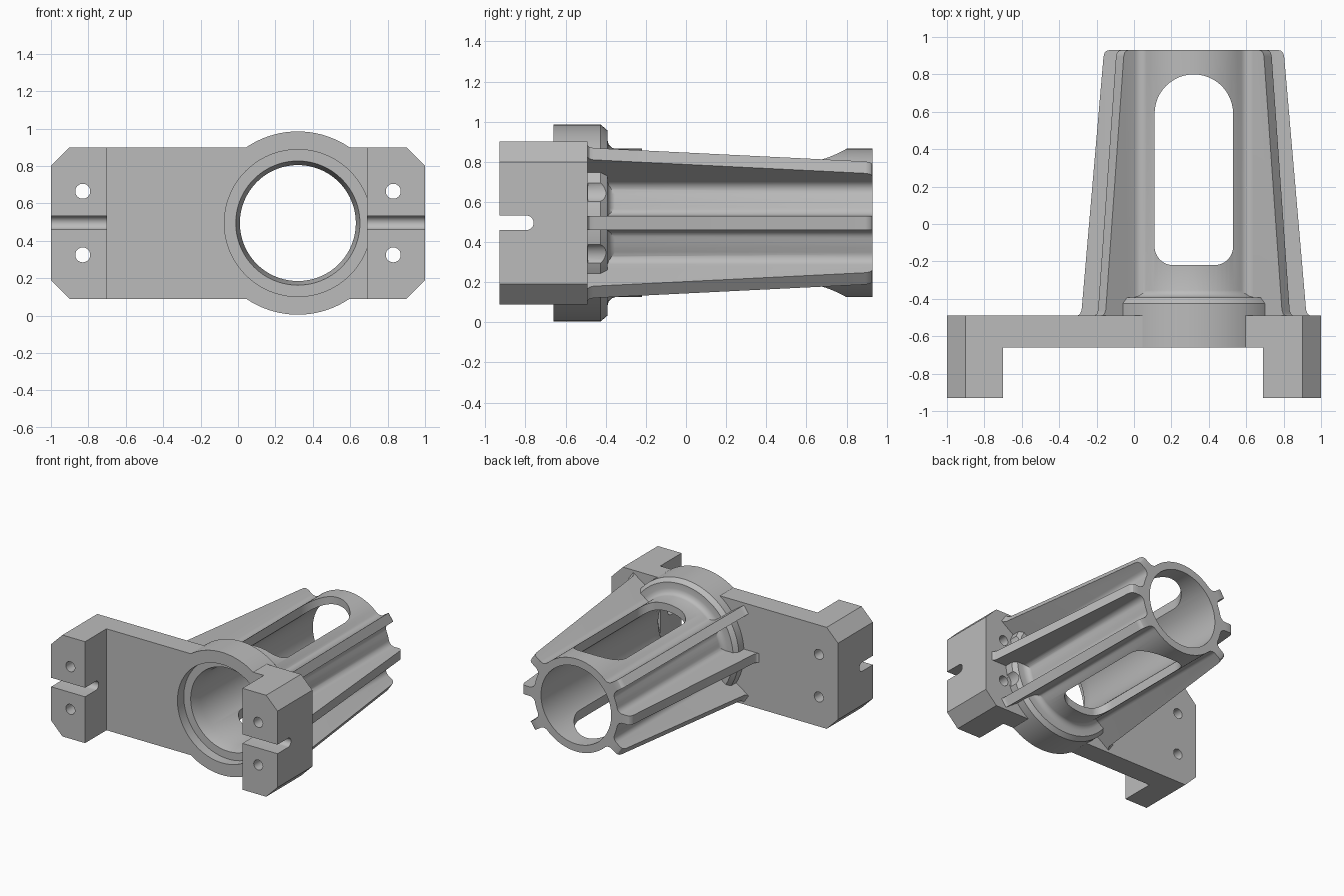
import bpy, bmesh
from math import sin, cos, pi, radians, sqrt, asin

old = bpy.data.objects.get("Cube")
if old:
    bpy.data.objects.remove(old, do_unlink=True)

CX, CZ = 0.32, 0.495          # axis of the tube
TUBE_R, RIB_H, FILLET = 0.37, 0.036, 0.05

grey = bpy.data.materials.new("cast_grey")
grey.use_nodes = True
grey.diffuse_color = (0.5, 0.5, 0.5, 1)
grey.node_tree.nodes["Principled BSDF"].inputs["Base Color"].default_value = (0.5, 0.5, 0.5, 1)


def loft(name, rings):
    """Closed solid through rings with equal point counts."""
    bm = bmesh.new()
    loops = [[bm.verts.new(p) for p in ring] for ring in rings]
    n = len(loops[0])
    for a, b in zip(loops, loops[1:]):
        for i in range(n):
            j = (i + 1) % n
            bm.faces.new((a[i], a[j], b[j], b[i]))
    bm.faces.new(loops[0])
    bm.faces.new(loops[-1])
    bmesh.ops.recalc_face_normals(bm, faces=bm.faces)
    mesh = bpy.data.meshes.new(name)
    bm.to_mesh(mesh)
    bm.free()
    mesh.materials.append(grey)
    obj = bpy.data.objects.new(name, mesh)
    bpy.context.collection.objects.link(obj)
    return obj


def turned(name, profile, x=CX, z=CZ, n=96):
    """Round solid along y from (radius, y) pairs."""
    turns = [2 * pi * i / n for i in range(n)]
    return loft(name, [[(x + r * cos(t), y, z + r * sin(t)) for t in turns] for r, y in profile])


def box(name, x0, x1, y0, y1, z0, z1):
    return loft(name, [[(x0, y, z0), (x1, y, z0), (x1, y, z1), (x0, y, z1)] for y in (y0, y1)])


def combine(obj, other, operation):
    mod = obj.modifiers.new(operation, "BOOLEAN")
    mod.operation, mod.solver, mod.object = operation, "EXACT", other
    deps = bpy.context.evaluated_depsgraph_get()
    mesh = bpy.data.meshes.new_from_object(obj.evaluated_get(deps))
    obj.modifiers.clear()
    obj.data = mesh
    bpy.data.objects.remove(other, do_unlink=True)


def ribbed_section(y, tip):
    """Tube outline with six filleted ribs, seen along y."""
    dist, off = TUBE_R + FILLET, RIB_H + FILLET
    phi = asin(off / dist)
    cu = sqrt(dist * dist - off * off)
    side = []
    for i in range(7):
        t = (pi - phi) + (phi - pi / 2) * i / 6
        side.append((cu + FILLET * cos(t), -off + FILLET * sin(t)))
    side.append((tip, -RIB_H))
    rib = side + [(u, -v) for u, v in reversed(side)]
    angles = [radians(a) for a in (-35, 0, 35, 145, 180, 215)]
    pts = []
    for k, a in enumerate(angles):
        pts += [(u * cos(a) - v * sin(a), u * sin(a) + v * cos(a)) for u, v in rib]
        nxt = angles[k + 1] if k < 5 else angles[0] + 2 * pi
        start, end = a + phi, nxt - phi
        steps = max(3, round((end - start) / radians(4)))
        for i in range(1, steps):
            t = start + (end - start) * i / steps
            pts.append((TUBE_R * cos(t), TUBE_R * sin(t)))
    return [(CX + u, y, CZ + v) for u, v in pts]


# mounting plate with two end blocks and chamfered corners
outline = [(-0.9, 0.09), (0.9, 0.09), (1, 0.19), (1, 0.8),
           (0.9, 0.9), (-0.9, 0.9), (-1, 0.8), (-1, 0.19)]
bracket = loft("tube_bracket", [[(x, y, z) for x, z in outline] for y in (-0.93, -0.49)])
combine(bracket, box("pocket", -0.7, 0.69, -1, -0.66, 0, 1), "DIFFERENCE")

# round flange with chamfered back and fillet to the tube
flange = turned("flange", [(0.49, -0.66), (0.49, -0.425), (0.462, -0.392), (0.415, -0.392),
                           (0.39, -0.385), (0.375, -0.37), (0.365, -0.34)])
combine(bracket, flange, "UNION")

# tube with tapering ribs
tips = [(-0.55, 0.625), (-0.49, 0.622), (-0.48, 0.608), (-0.46, 0.6), (0.895, 0.483),
        (0.915, 0.477), (0.926, 0.466), (0.93, 0.45)]
combine(bracket, loft("ribbed_tube", [ribbed_section(y, r) for y, r in tips]), "UNION")

# stepped bore
bore = turned("bore", [(0.393, -0.661), (0.393, -0.58), (0.332, -0.58), (0.31, -0.49), (0.31, 1.1)])
combine(bracket, bore, "DIFFERENCE")

# long window through the top and bottom of the tube
window = []
for x, y, r, first in ((0.32, 0.59, 0.21, 0), (0.32, 0.59, 0.21, 90),
                       (0.21, -0.12, 0.1, 180), (0.43, -0.12, 0.1, 270)):
    last = 12 if first == 0 else 13
    for i in range(last):
        t = radians(first + 90 * i / 12)
        window.append((x + r * cos(t), y + r * sin(t)))
cutter = loft("window", [[(x, y, z) for x, y in window] for z in (-0.1, 1.1)])
combine(bracket, cutter, "DIFFERENCE")

# round-ended clamp slot across both blocks
arc = [radians(-90 + 15 * i) for i in range(13)]
slot = [(-1, 0.46)] + [(-0.795 + 0.036 * cos(t), 0.496 + 0.036 * sin(t)) for t in arc] + [(-1, 0.532)]
combine(bracket, loft("slot", [[(x, y, z) for y, z in slot] for x in (-1.1, 1.1)]), "DIFFERENCE")

# bolt holes, with clearance notches in the flange
for z in (0.325, 0.665):
    for x in (-0.83, 0.83):
        combine(bracket, turned("hole", [(0.04, -1), (0.04, -0.4)], x, z, 32), "DIFFERENCE")
    combine(bracket, turned("notch", [(0.07, -0.4895), (0.07, -0.35)], 0.83, z, 32), "DIFFERENCE")

# smooth shading with sharp edges kept
for o in bpy.context.selected_objects:
    o.select_set(False)
bracket.select_set(True)
bpy.context.view_layer.objects.active = bracket
bpy.ops.object.shade_smooth_by_angle(angle=radians(30))
